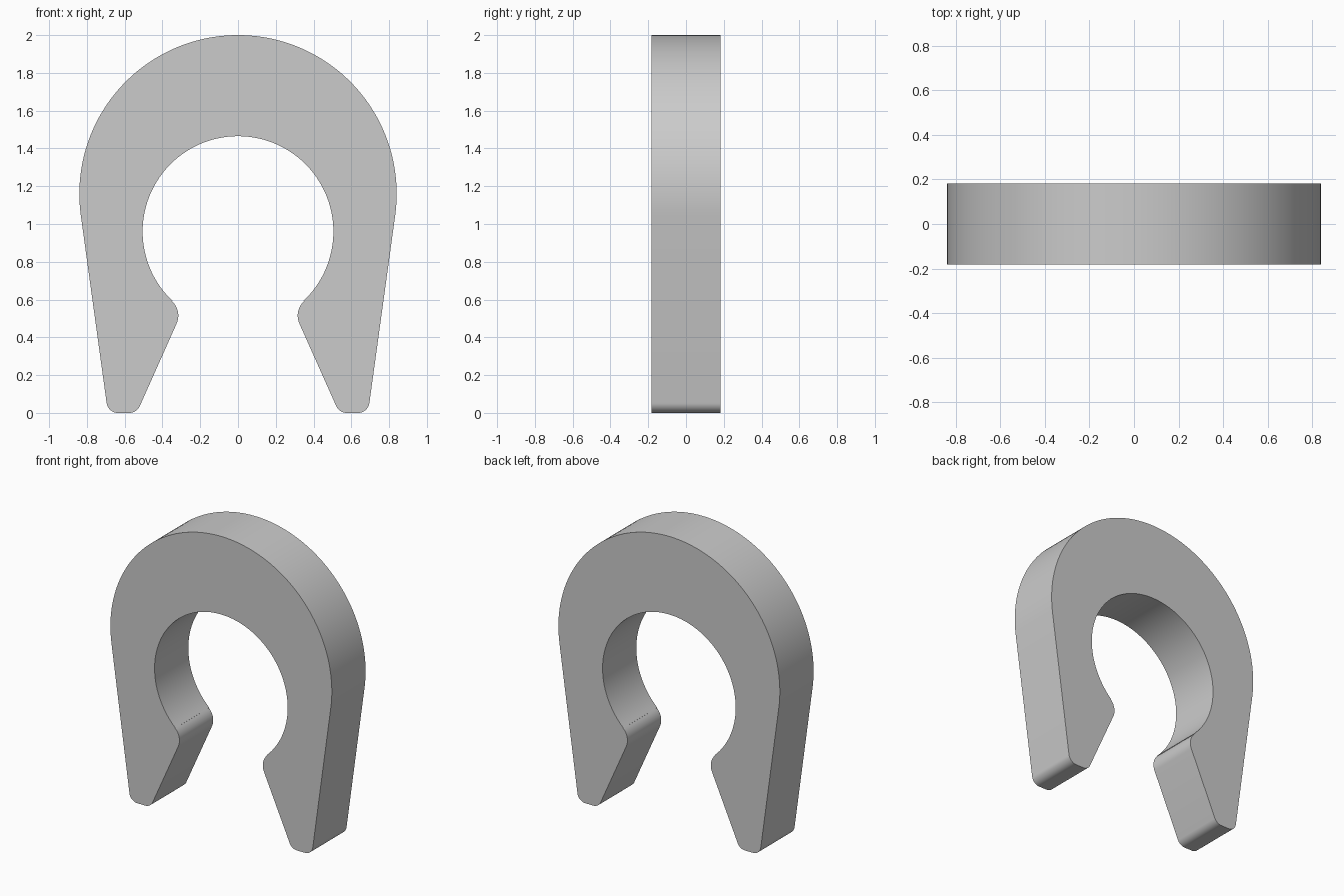
import bpy
import bmesh
from math import cos, sin, radians, pi, atan2, degrees

cube = bpy.data.objects.get("Cube")
if cube:
    bpy.data.objects.remove(cube, do_unlink=True)

HALF_DEPTH = 0.183

grey = bpy.data.materials.new("light_grey")
grey.use_nodes = True
colour = (0.6, 0.6, 0.6, 1.0)
grey.diffuse_color = colour
grey.node_tree.nodes["Principled BSDF"].inputs["Base Color"].default_value = colour


def arc(cx, cz, radius, start, end, steps):
    """Points on an arc in the XZ plane, angles in degrees."""
    angles = [radians(start + (end - start) * i / steps) for i in range(steps + 1)]
    return [(cx + radius * cos(a), cz + radius * sin(a)) for a in angles]


# Half outline on the +x side, from the crown round to the inside top
bore_z, bore_r = 0.96, 0.505
lip_x, lip_z, lip_r = 0.42, 0.515, 0.104
lip_angle = degrees(atan2(bore_z - lip_z, -lip_x))

half = arc(0, 1.16, 0.84, 90, -7.9, 48)                  # outer crown
half += arc(0.636, 0.06, 0.06, -7.9, -90, 10)            # outer foot corner
half += arc(0.575, 0.06, 0.06, -90, -155, 10)            # inner foot corner
half += arc(lip_x, lip_z, lip_r, 205, lip_angle, 12)     # rounded lip
half += arc(0, bore_z, bore_r, lip_angle - 180, 90, 44)  # round opening

# Mirror the half outline, leaving out the shared centre points
outline = half + [(-x, z) for x, z in reversed(half[1:-1])]

# Extrude the outline into a solid clip
bm = bmesh.new()
face = bm.faces.new([bm.verts.new((x, -HALF_DEPTH, z)) for x, z in outline])
result = bmesh.ops.extrude_face_region(bm, geom=[face], use_keep_orig=True)
moved = [v for v in result["geom"] if isinstance(v, bmesh.types.BMVert)]
bmesh.ops.translate(bm, verts=moved, vec=(0, 2 * HALF_DEPTH, 0))

# The seam where the two halves meet at the crown is part of the outline
bmesh.ops.recalc_face_normals(bm, faces=bm.faces)
caps = [f for f in bm.faces if len(f.verts) > 4]
bmesh.ops.triangulate(bm, faces=caps)

mesh = bpy.data.meshes.new("retaining_clip")
bm.to_mesh(mesh)
bm.free()
mesh.materials.append(grey)

clip = bpy.data.objects.new("retaining_clip", mesh)
bpy.context.collection.objects.link(clip)

# Smooth rim, sharp front and back edges
bpy.ops.object.select_all(action="DESELECT")
clip.select_set(True)
bpy.context.view_layer.objects.active = clip
bpy.ops.object.shade_smooth_by_angle(angle=pi / 6)
